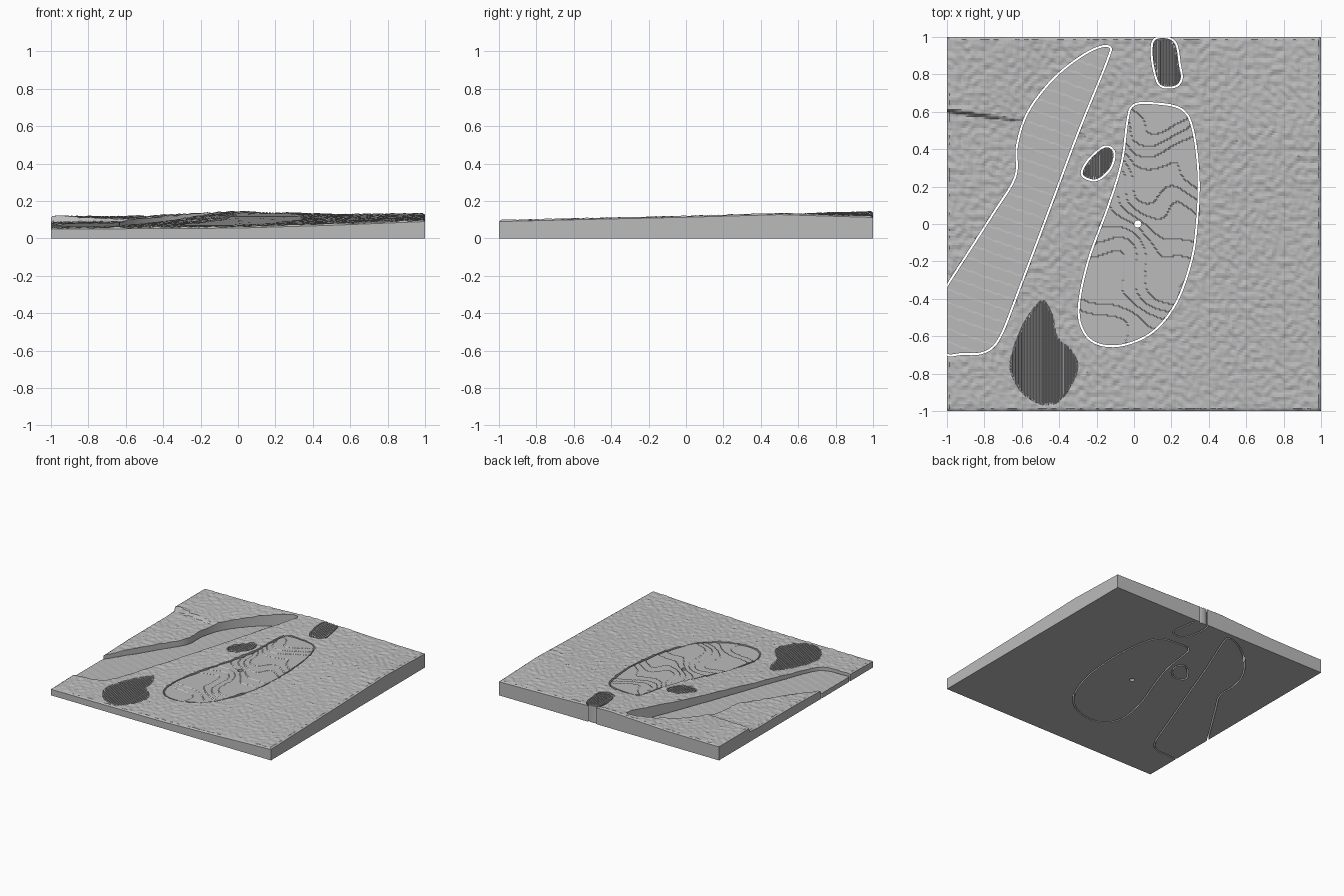
import bpy
import bmesh
import math
from mathutils import Vector, noise
from mathutils.geometry import delaunay_2d_cdt

cube = bpy.data.objects.get("Cube")
if cube:
    bpy.data.objects.remove(cube, do_unlink=True)

grey = bpy.data.materials.new("plain grey")
grey.use_nodes = True
colour = (0.5, 0.5, 0.5, 1)
grey.diffuse_color = colour
grey.node_tree.nodes["Principled BSDF"].inputs["Base Color"].default_value = colour

GAP = 0.011

# Outline control points
FAIRWAY = [(-.14, .945), (-.25, .91), (-.42, .78), (-.56, .6), (-.62, .42), (-.63, .25),
           (-.75, .05), (-1, -.34), (-1.1, -.5), (-1.02, -.68), (-.92, -.69), (-.8, -.68),
           (-.72, -.6), (-.62, -.35), (-.45, .1), (-.3, .5), (-.15, .87)]
GREEN = [(0, .63), (.1, .64), (.25, .61), (.31, .5), (.34, .25), (.33, 0), (.3, -.2),
         (.22, -.42), (.1, -.57), (-.05, -.64), (-.18, -.64), (-.26, -.58), (-.29, -.45),
         (-.24, -.2), (-.13, .1), (-.06, .33), (-.03, .55)]
SMALL_BUNKER = [(-.27, .26), (-.2, .24), (-.13, .3), (-.11, .38), (-.15, .41), (-.21, .37),
                (-.26, .31)]
BACK_BUNKER = [(.1, .9), (.11, .98), (.17, .993), (.22, .96), (.24, .85), (.25, .78),
               (.22, .74), (.15, .74), (.12, .79)]
FRONT_BUNKER = [(-.48, -.41), (-.43, -.5), (-.41, -.6), (-.33, -.68), (-.3, -.78), (-.38, -.93),
                (-.47, -.97), (-.58, -.92), (-.65, -.82), (-.66, -.72), (-.6, -.55), (-.53, -.44)]

# Ground heights, rows from front to back, columns from -x to +x
HEIGHTS = [(.05, .052, .055, .07, .09),
           (.06, .058, .068, .088, .102),
           (.075, .075, .09, .105, .113),
           (.075, .085, .122, .12, .127),
           (.11, .115, .138, .122, .112)]


def smooth_loop(points, steps=7):
    """Closed Catmull-Rom curve through the points."""
    pts = [Vector(p) for p in points]
    n, loop = len(pts), []
    for i in range(n):
        a, b, c, d = (pts[(i + k) % n] for k in (-1, 0, 1, 2))
        for s in range(steps):
            t = s / steps
            loop.append((2 * b + (c - a) * t + (2 * a - 5 * b + 4 * c - d) * t * t
                         + (3 * b - a - 3 * c + d) * t ** 3) / 2)
    return loop


def grow(loop, amount):
    """Offset a loop outwards."""
    n = len(loop)
    area = sum(loop[i - 1].cross(loop[i]) for i in range(n))
    sign = amount if area > 0 else -amount
    out = []
    for i in range(n):
        d = (loop[(i + 1) % n] - loop[i - 1]).normalized()
        out.append(loop[i] + Vector((d.y, -d.x)) * sign)
    return out


def tester(loop):
    """Return a point-in-loop test with a bounding box check."""
    x0, x1 = min(p.x for p in loop), max(p.x for p in loop)
    y0, y1 = min(p.y for p in loop), max(p.y for p in loop)
    edges = [(loop[i - 1].x, loop[i - 1].y, p.x, p.y) for i, p in enumerate(loop)]

    def inside(x, y):
        if not (x0 < x < x1 and y0 < y < y1):
            return False
        hit = False
        for ax, ay, bx, by in edges:
            if (ay > y) != (by > y) and x < ax + (y - ay) * (bx - ax) / (by - ay):
                hit = not hit
        return hit
    return inside


def ground(x, y):
    """Smoothly blended ground height with a step on the -x side."""
    u, v = min(max((x + 1) * 2, 0), 3.999), min(max((y + 1) * 2, 0), 3.999)
    i, j = int(u), int(v)
    s, t = u - i, v - j
    low = HEIGHTS[j][i] * (1 - s) + HEIGHTS[j][i + 1] * s
    high = HEIGHTS[j + 1][i] * (1 - s) + HEIGHTS[j + 1][i + 1] * s
    z = low * (1 - t) + high * t
    above = y - (0.6 - 0.14 * (x + 1))
    if x < -0.45 and above > 0:
        z += 0.03 * min(1, (-0.45 - x) / 0.5) * min(1, above / 0.012) * max(0, 1 - above / 0.42)
    return z


def build(name, outline, holes, dx, dy, height):
    """Triangulate an outline over a grid, then raise it as a solid slab."""
    x0, x1 = max(-1, min(p.x for p in outline)), max(p.x for p in outline)
    y0, y1 = min(p.y for p in outline), max(p.y for p in outline)
    nx, ny = math.ceil((x1 - x0) / dx), math.ceil((y1 - y0) / dy)
    keep = tester(outline)
    cut = [tester(h) for h in holes]
    points = [Vector((x0 + (x1 - x0) * i / nx, y0 + (y1 - y0) * j / ny))
              for i in range(nx + 1) for j in range(ny + 1)]
    edges = []
    for loop in [outline] + holes:
        first, n = len(points), len(loop)
        points += loop
        edges += [(first + i, first + (i + 1) % n) for i in range(n)]
    verts, _, faces = delaunay_2d_cdt(points, edges, [], 0, 1e-5)[:3]

    bm = bmesh.new()
    made = {}
    for f in faces:
        cx = sum(verts[i].x for i in f) / len(f)
        cy = sum(verts[i].y for i in f) / len(f)
        if not keep(cx, cy) or any(c(cx, cy) for c in cut):
            continue
        for i in f:
            if i not in made:
                made[i] = bm.verts.new((verts[i].x, verts[i].y, 0))
        bm.faces.new([made[i] for i in f])
    result = bmesh.ops.extrude_face_region(bm, geom=bm.faces[:], use_keep_orig=True)
    for v in result["geom"]:
        if isinstance(v, bmesh.types.BMVert):
            v.co.z = height(v.co.x, v.co.y)
    bmesh.ops.recalc_face_normals(bm, faces=bm.faces[:])
    mesh = bpy.data.meshes.new(name)
    bm.to_mesh(mesh)
    bm.free()
    mesh.materials.append(grey)
    bpy.context.collection.objects.link(bpy.data.objects.new(name, mesh))


# Height rules for each kind of surface
def rough_height(x, y):
    if max(abs(x), abs(y)) > 0.995:
        return ground(x, y)
    return ground(x, y) + 0.007 + 0.007 * noise.noise(Vector((x * 32, y * 32, 0)))


def green_height(x, y):
    z = ground(x, y) + 0.012 * noise.noise(Vector((x * 4, y * 4, 3)))
    return math.floor(z / 0.005) * 0.005 + 0.006


def fairway_height(x, y):
    return 0.04 + 0.002 * (((y + 0.35 * x) / 0.07) % 1)


def bunker_height(x, y):
    return ground(x, y) + (0.008 if (x / 0.0165) % 1 < 0.5 else 0.001)


fairway, green, small, back, front = map(
    smooth_loop, (FAIRWAY, GREEN, SMALL_BUNKER, BACK_BUNKER, FRONT_BUNKER))
cup = [Vector((0.02 + 0.019 * math.cos(a * math.pi / 10), 0.019 * math.sin(a * math.pi / 10)))
       for a in range(20)]
square = [Vector(p) for p in ((-1, -1), (1, -1), (1, 1), (-1, 1))]

# Rough ground with through pockets for the inserts
pockets = [grow(loop, GAP) for loop in (fairway, green, small, back)] + [front]
build("rough_ground", square, pockets, 0.0125, 0.0125, rough_height)

# Inserts
for p in fairway:
    p.x = max(p.x, -1)
build("fairway", fairway, [], 0.02, 0.01, fairway_height)
build("putting_green", green, [cup], 0.008, 0.008, green_height)
for name, loop in (("small_bunker", small), ("back_bunker", back), ("front_bunker", front)):
    build(name, loop, [], 0.0041, 0.02, bunker_height)
